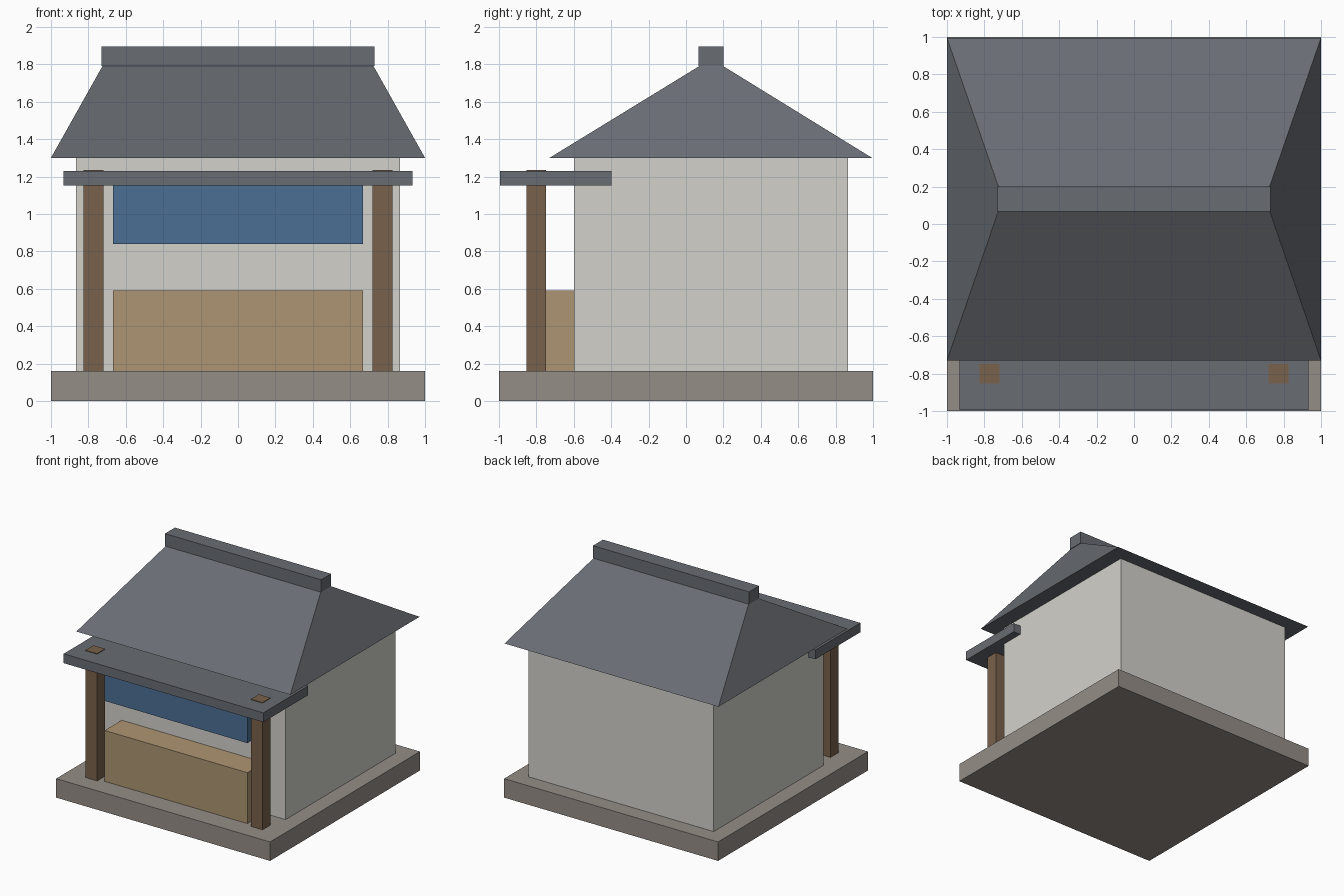
import bpy, bmesh

if "Cube" in bpy.data.objects:
    bpy.data.objects.remove(bpy.data.objects["Cube"])


def material(name, rgb):
    m = bpy.data.materials.new(name)
    m.diffuse_color = (*rgb, 1)
    m.use_nodes = True
    m.node_tree.nodes["Principled BSDF"].inputs["Base Color"].default_value = m.diffuse_color
    return m


STONE = material("stone", (0.30, 0.27, 0.24))
PLASTER = material("plaster", (0.65, 0.64, 0.60))
TILE = material("tile", (0.14, 0.15, 0.17))
TIMBER = material("timber", (0.19, 0.12, 0.07))
WOOD = material("light_wood", (0.42, 0.30, 0.17))
CLOTH = material("blue_cloth", (0.07, 0.16, 0.30))


def block(name, x, y, z, mat, top_x=None, top_y=None):
    """Box between ranges; optional top ranges make it a tapered frustum."""
    bm = bmesh.new()
    bmesh.ops.create_cube(bm, size=2)
    for v in bm.verts:
        up = v.co.z > 0
        xr = top_x if up and top_x else x
        yr = top_y if up and top_y else y
        v.co = (xr[v.co.x > 0], yr[v.co.y > 0], z[up])
    me = bpy.data.meshes.new(name)
    bm.to_mesh(me)
    bm.free()
    me.materials.append(mat)
    ob = bpy.data.objects.new(name, me)
    bpy.context.collection.objects.link(ob)
    return ob


# Plinth and walls
block("plinth", (-1, 1), (-1, 1), (0, 0.16), STONE)
block("walls", (-0.865, 0.865), (-0.6, 0.865), (0.16, 1.3), PLASTER)

# Hipped roof and ridge cap
block("roof", (-1, 1), (-0.73, 0.995), (1.3, 1.79), TILE,
      top_x=(-0.725, 0.725), top_y=(0.07, 0.2))
block("ridge_cap", (-0.73, 0.73), (0.067, 0.2), (1.79, 1.895), TILE)

# Porch: canopy, posts, counter and hanging cloth
block("canopy", (-0.933, 0.933), (-0.995, -0.397), (1.152, 1.231), TILE)
for side, cx in (("left", -0.773), ("right", 0.773)):
    block(side + "_post", (cx - 0.054, cx + 0.054), (-0.854, -0.748), (0.16, 1.236), TIMBER)
block("counter", (-0.667, 0.667), (-0.827, -0.6), (0.16, 0.59), WOOD)
block("hanging_cloth", (-0.667, 0.667), (-0.827, -0.775), (0.84, 1.152), CLOTH)
